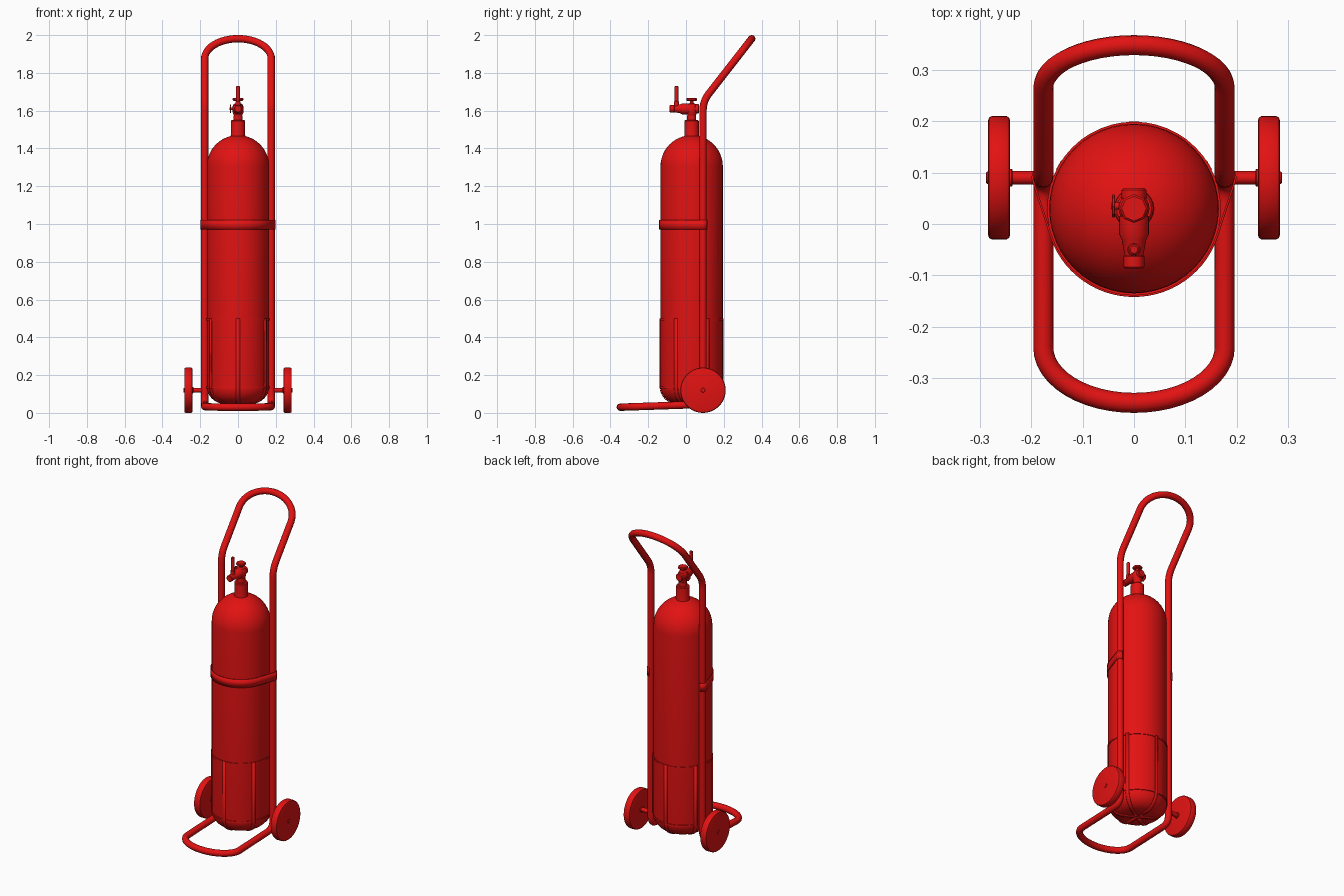
import bpy, bmesh
from math import sin, cos, pi, radians
from mathutils import Vector, Matrix

if "Cube" in bpy.data.objects:
    bpy.data.objects.remove(bpy.data.objects["Cube"])

red = bpy.data.materials.new("red paint")
red.use_nodes = True
red.diffuse_color = (0.76, 0.006, 0.006, 1)
red.node_tree.nodes["Principled BSDF"].inputs["Base Color"].default_value = red.diffuse_color

TANK = Vector((0, 0.03, 0))      # tank axis
R = 0.165                        # tank radius
TUBE_X, TUBE_Y, TUBE_R = 0.1765, 0.09, 0.0195
AXLE_Z = 0.12


def finish(name, bm, loc=(0, 0, 0)):
    bmesh.ops.remove_doubles(bm, verts=bm.verts, dist=1e-5)
    bmesh.ops.recalc_face_normals(bm, faces=bm.faces)
    me = bpy.data.meshes.new(name)
    bm.to_mesh(me)
    bm.free()
    me.shade_smooth()
    me.set_sharp_from_angle(angle=radians(32))
    me.materials.append(red)
    ob = bpy.data.objects.new(name, me)
    ob.location = loc
    bpy.context.collection.objects.link(ob)
    return ob


def lathe(name, profile, loc, axis=(0, 0, 1), steps=24):
    """Spin (radius, height) points around z, then aim z along the axis."""
    bm = bmesh.new()
    vs = [bm.verts.new((r, 0, z)) for r, z in profile]
    es = [bm.edges.new(p) for p in zip(vs, vs[1:])]
    bmesh.ops.spin(bm, geom=vs + es, cent=(0, 0, 0), axis=(0, 0, 1),
                   angle=2 * pi, steps=steps, use_merge=True)
    bm.transform(Vector((0, 0, 1)).rotation_difference(Vector(axis)).to_matrix().to_4x4())
    return finish(name, bm, loc)


def rod(name, r, z0, z1, loc, axis=(0, 0, 1), bevel=0.002, steps=20):
    return lathe(name, [(0, z0), (r - bevel, z0), (r, z0 + bevel), (r, z1 - bevel),
                        (r - bevel, z1), (0, z1)], loc, axis, steps)


def ribbon(name, path, side, loc, thickness, rot=0):
    """Flat strap: a path widened by the side vector, made solid."""
    bm = bmesh.new()
    side = Vector(side) / 2
    rows = [(bm.verts.new(Vector(p) - side), bm.verts.new(Vector(p) + side)) for p in path]
    for (a, b), (c, d) in zip(rows, rows[1:]):
        bm.faces.new((a, b, d, c))
    bm.transform(Matrix.Rotation(rot, 4, 'Z'))
    ob = finish(name, bm, loc)
    mod = ob.modifiers.new("thickness", 'SOLIDIFY')
    mod.thickness = thickness
    mod.offset = 0
    return ob


def fillet(a, b, c, r, n=6):
    """Rounded corner at b between a and c."""
    p, q = b + (a - b).normalized() * r, b + (c - b).normalized() * r
    return [p * (1 - t) ** 2 + b * 2 * t * (1 - t) + q * t * t
            for t in (i / n for i in range(n + 1))]


# Gas tank with round shoulder and rounded base
def base_curve(grow):
    return [(0.075 + (0.09 + grow) * sin(t), 0.14 - (0.09 + grow) * cos(t))
            for t in (i * pi / 16 for i in range(9))]

dome = [(R * cos(t), 1.305 + R * sin(t)) for t in (i * pi / 24 for i in range(13))]
lathe("tank", [(0, 0.05)] + base_curve(0) + dome, TANK, steps=48)

# Cage around the tank foot: two hoops and six straps meeting underneath
for name, z0, z1 in (("upper_hoop", 0.49, 0.5), ("lower_hoop", 0.13, 0.14)):
    lathe(name, [(R - 0.002, z0), (R + 0.004, z0), (R + 0.004, z1),
                 (R - 0.002, z1), (R - 0.002, z0)], TANK, steps=48)
strap_path = [(0, 0, 0.0475)] + [(r, 0, z) for r, z in base_curve(0.0025)] + [(R + 0.0025, 0, 0.5)]
for i in range(6):
    ribbon("cage_strap", strap_path, (0, 0.02, 0), TANK, 0.004, radians(30 + 60 * i))

# Strap hugging the front of the tank and both frame tubes
tangent = radians(-19)
half = [Vector((0.17 * cos(t), 0.03 + 0.17 * sin(t), 0.995))
        for t in (-pi / 2 + (tangent + pi / 2) * i / 14 for i in range(15))]
half += [Vector((TUBE_X + 0.021 * cos(t), TUBE_Y + 0.021 * sin(t), 0.995))
         for t in (tangent + i * pi / 8 for i in range(6))]
mirrored = [Vector((-p.x, p.y, p.z)) for p in half[:0:-1]]
ribbon("tank_strap", mirrored + half, (0, 0, 0.05), (0, 0, 0), 0.004)

# Trolley frame: one closed bent tube with toe loop and raked handle
def toe(y):
    return 0.03 + 0.034 * (y + 0.35)

def handle(y):
    return 1.65 + 1.283 * (y - TUBE_Y)

def arc(y0, depth, height, start, end):
    pts = []
    for i in range(13):
        t = start + (end - start) * i / 12
        y = y0 + depth * sin(t)
        pts.append(Vector((TUBE_X * cos(t), y, height(y))))
    return pts

low = arc(-0.24, 0.108, toe, -pi / 2, 0)
top = arc(0.265, 0.083, handle, 0, pi / 2)
foot_corner = Vector((TUBE_X, TUBE_Y, toe(TUBE_Y)))
bend = Vector((TUBE_X, TUBE_Y, 1.65))
right = low + fillet(low[-1], foot_corner, bend, 0.05) + fillet(foot_corner, bend, top[0], 0.05) + top
loop = right + [Vector((-p.x, p.y, p.z)) for p in right[-2:0:-1]]
cu = bpy.data.curves.new("frame", 'CURVE')
cu.dimensions = '3D'
cu.bevel_depth = TUBE_R
cu.bevel_resolution = 4
sp = cu.splines.new('POLY')
sp.points.add(len(loop) - 1)
for pt, p in zip(sp.points, loop):
    pt.co = (*p, 1)
sp.use_cyclic_u = True
sp.use_smooth = True
cu.materials.append(red)
bpy.context.collection.objects.link(bpy.data.objects.new("frame", cu))

# Wheels and axle stubs
for s, side in ((1, "left"), (-1, "right")):
    at, out = (0, TUBE_Y, AXLE_Z), (s, 0, 0)
    lathe(side + "_wheel", [(0, 0.241), (0.111, 0.241), (0.117, 0.243), (0.12, 0.248),
                            (0.12, 0.277), (0.117, 0.282), (0.111, 0.284), (0, 0.284)],
          at, out, 48)
    rod(side + "_axle", 0.013, TUBE_X, 0.26, at, out)
    rod(side + "_axle_collar", 0.017, 0.236, 0.25, at, out)
    rod(side + "_hub_cap", 0.012, 0.27, 0.288, at, out)

# Neck and valve
VZ = 1.61
lathe("neck", [(0.042, 1.45), (0.038, 1.47), (0.038, 1.545), (0.034, 1.55), (0.024, 1.55),
               (0.024, 1.575), (0, 1.575)], TANK)
lathe("valve_body", [(0, 1.565), (0.016, 1.565), (0.027, 1.585), (0.03, 1.6), (0.03, 1.62),
                     (0.022, 1.635), (0.01, 1.64), (0.01, 1.655), (0, 1.655)], TANK)
rod("hand_wheel", 0.028, 1.652, 1.668, TANK, bevel=0.004, steps=8)

# Outlet pointing forward, with a collar, end nut and upright spout
at = (0, 0, VZ)
rod("valve_back", 0.024, -0.07, -0.02, at, (0, -1, 0), 0.004)
lathe("outlet", [(0, -0.02), (0.029, -0.015), (0.029, 0.02), (0.024, 0.03), (0.018, 0.062),
                 (0, 0.062)], at, (0, -1, 0))
rod("outlet_nut", 0.02, 0.06, 0.087, at, (0, -1, 0), 0.003, 12)
rod("spout", 0.01, VZ, 1.73, (0, -0.05, 0), bevel=0.003)
rod("spout_base", 0.013, VZ, 1.65, (0, -0.05, 0))

# Small side tap
at = (0, 0.035, VZ)
rod("tap_stem", 0.007, 0.02, 0.045, at, (-1, 0, 0))
rod("tap_knob", 0.022, 0.037, 0.043, at, (-1, 0, 0), 0.001, 8)
